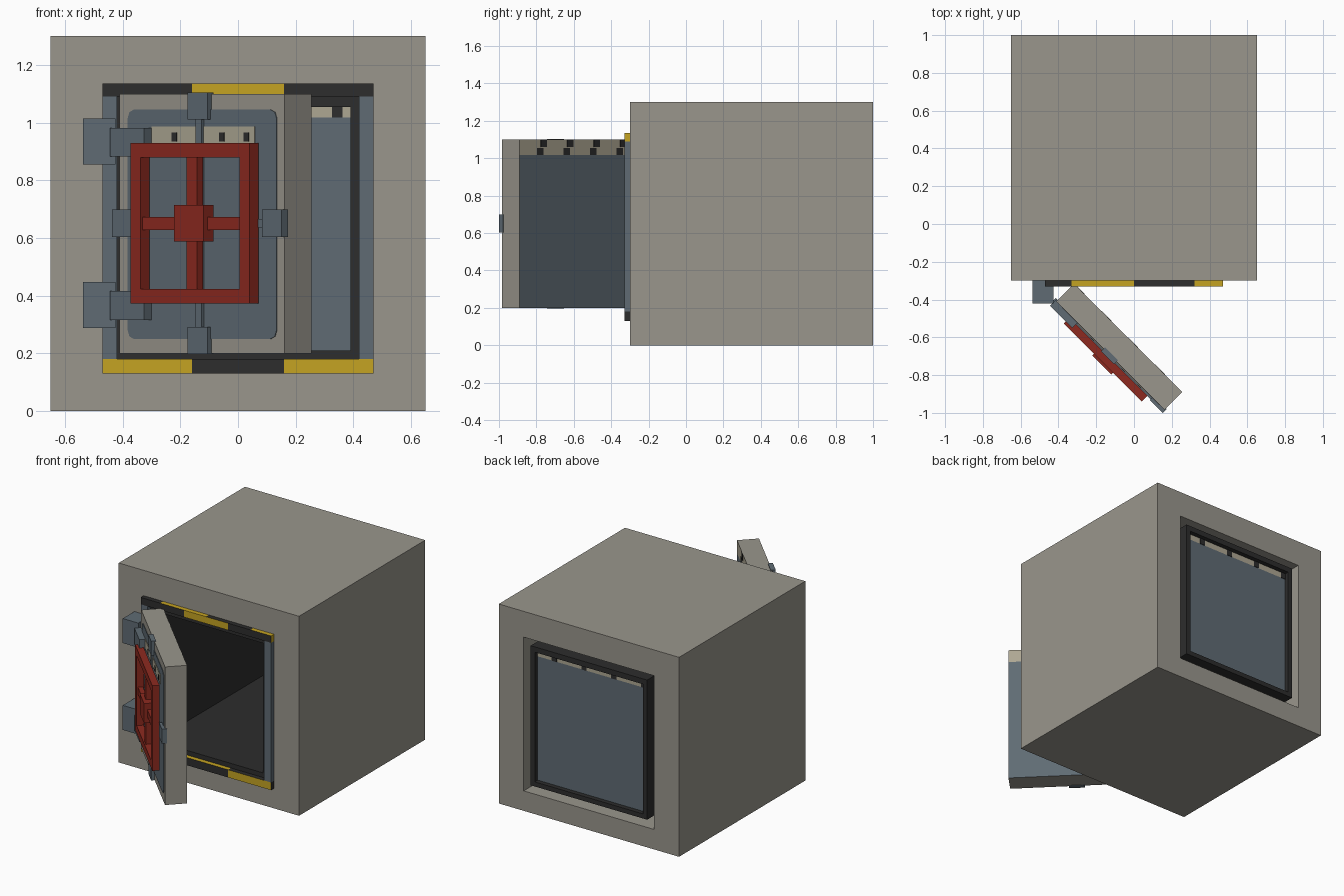
import bpy, bmesh
from math import radians
from mathutils import Vector

cube = bpy.data.objects.get("Cube")
if cube:
    bpy.data.objects.remove(cube, do_unlink=True)


def material(name, rgb):
    m = bpy.data.materials.new(name)
    m.use_nodes = True
    m.diffuse_color = (*rgb, 1)
    m.node_tree.nodes["Principled BSDF"].inputs["Base Color"].default_value = (*rgb, 1)
    return m


STONE = material("warm grey", (0.32, 0.305, 0.265))
STEEL = material("blue steel", (0.115, 0.148, 0.175))
DARK = material("near black", (0.026, 0.026, 0.026))
YELLOW = material("hazard yellow", (0.56, 0.37, 0.016))
RED = material("wheel red", (0.27, 0.023, 0.014))
CREAM = material("label cream", (0.42, 0.385, 0.29))

HINGE = Vector((-0.312, -0.322, 0))   # inner hinge corner of the open door


def finish(name, bm, mats, rule=None, on_door=False):
    bmesh.ops.recalc_face_normals(bm, faces=bm.faces)
    bm.normal_update()
    if rule:
        for f in bm.faces:
            f.material_index = rule(f.calc_center_median(), f.normal)
    mesh = bpy.data.meshes.new(name)
    bm.to_mesh(mesh)
    bm.free()
    for m in mats:
        mesh.materials.append(m)
    ob = bpy.data.objects.new(name, mesh)
    bpy.context.collection.objects.link(ob)
    if on_door:
        ob.location = HINGE
        ob.rotation_euler.z = radians(-45)
    return ob


def box(name, x, y, z, *mats, cuts=(), rule=None, on_door=False, chamfer=0):
    """Box from (min, max) ranges; cuts are (axis, position) pairs."""
    bm = bmesh.new()
    bmesh.ops.create_cube(bm, size=1)
    for v in bm.verts:
        v.co = [lo + (c + 0.5) * (hi - lo) for c, (lo, hi) in zip(v.co, (x, y, z))]
    if chamfer:
        along_y = [e for e in bm.edges if abs(e.verts[0].co.y - e.verts[1].co.y) > 1e-4]
        bmesh.ops.bevel(bm, geom=along_y, offset=chamfer, segments=2, affect='EDGES', profile=0.5)
    for axis, pos in cuts:
        n = Vector((0, 0, 0))
        n[axis] = 1
        bmesh.ops.bisect_plane(bm, geom=bm.verts[:] + bm.edges[:] + bm.faces[:],
                               plane_co=n * pos, plane_no=n)
    return finish(name, bm, mats, rule, on_door)


def door_box(name, u, v, z, *mats, **kw):
    """Box in door space: u runs away from the hinge, v points outward."""
    return box(name, u, (-v[1], -v[0]), z, *mats, on_door=True, **kw)


def around(c, size):
    return (c - size / 2, c + size / 2)


def tube(name, outer, inner, y, mat):
    """Rectangular tube along y; outer and inner are (half width, z0, z1)."""
    bm = bmesh.new()
    rings = []
    for yy in y:
        for w, z0, z1 in (outer, inner):
            rings.append([bm.verts.new((px, yy, pz))
                          for px, pz in ((-w, z0), (w, z0), (w, z1), (-w, z1))])
    fo, fi, bo, bi = rings
    for a, b in ((fo, fi), (fi, bi), (bi, bo), (bo, fo)):
        for i in range(4):
            j = (i + 1) % 4
            bm.faces.new((a[i], a[j], b[j], b[i]))
    return finish(name, bm, [mat])


# Body shell, dark liner and back panel
tube("body", (0.65, 0, 1.3), (0.47, 0.13, 1.132), (-0.3, 1.0), STONE)
tube("liner", (0.42, 0.18, 1.09), (0.39, 0.21, 1.055), (-0.3, 1.0), DARK)
box("back_panel", (-0.39, 0.39), (0.95, 0.97), (0.21, 1.055), STEEL, CREAM,
    cuts=[(2, 1.017)], rule=lambda c, n: int(c.z > 1.017))
for i in range(4):
    step = 0.215 * i
    box("back_panel_outer_mark", around(0.27 - step, 0.037), (0.969, 0.973), (1.017, 1.055), DARK)
    box("back_panel_inner_mark", around(0.344 - step, 0.037), (0.947, 0.951), (1.017, 1.055), DARK)

# Door frame: steel sides, hazard striped top and bottom
for name, side in (("left", 1), ("right", -1)):
    box(name + "_frame_post", sorted((side * 0.42, side * 0.47)), (-0.33, -0.3), (0.18, 1.09), STEEL)
stripes = [(0, p) for p in (-0.33, -0.16, 0, 0.16, 0.32)]


def top_stripes(c, n):
    if abs(n.y) > 0.5:
        return int(abs(c.x) < 0.16)
    if abs(n.x) > 0.5:
        return int(n.x > 0)
    return int(-0.33 < c.x < 0 or c.x > 0.32)


def bottom_stripes(c, n):
    if abs(n.y) > 0.5:
        return int(abs(c.x) > 0.16)
    if abs(n.x) > 0.5:
        return int(n.x < 0)
    return int(abs(c.x) < 0.16)


box("frame_top", (-0.47, 0.47), (-0.33, -0.3), (1.09, 1.135), DARK, YELLOW,
    cuts=stripes, rule=top_stripes)
box("frame_bottom", (-0.47, 0.47), (-0.33, -0.3), (0.13, 0.18), DARK, YELLOW,
    cuts=stripes, rule=bottom_stripes)

# Door slab: steel and cream on the inner face only
door_box("door", (-0.008, 0.802), (0, 0.132), (0.2, 1.1), STONE, STEEL, CREAM,
         cuts=[(2, 1.017)],
         rule=lambda c, n: 0 if n.y < 0.5 else (2 if c.z > 1.017 else 1))
for i in range(4):
    door_box("door_inner_mark_low", around(0.648 - 0.2 * i, 0.047), (-0.002, 0.002), (1.017, 1.055), DARK)
    door_box("door_inner_mark_high", around(0.62 - 0.2 * i, 0.047), (-0.002, 0.002), (1.06, 1.1), DARK)

# Outer door plate with label
door_box("door_plate", (0.035, 0.765), (0.131, 0.135), (0.25, 1.045), STEEL, chamfer=0.03)
door_box("door_label", (0.154, 0.66), (0.134, 0.138), (0.925, 0.986), CREAM)
for u in (0.267, 0.5, 0.62):
    door_box("door_label_mark", around(u, 0.025), (0.137, 0.14), (0.935, 0.965), DARK)

# Locking rods and bolts
MID_U, MID_Z = 0.394, 0.651
door_box("vertical_rod", around(MID_U, 0.03), (0.131, 0.146), (0.2, 1.1), STEEL)
door_box("horizontal_rod", (0, 0.79), (0.131, 0.146), around(MID_Z, 0.03), STEEL)
for u, z in ((MID_U, 1.057), (MID_U, 0.244), (0.759, MID_Z), (0.025, MID_Z)):
    door_box("bolt", around(u, 0.097), (0.122, 0.152), around(z, 0.094), STEEL)

# Square hand wheel
for s in (-1, 1):
    door_box("wheel_side", around(MID_U + s * 0.267, 0.05), (0.145, 0.188), around(MID_Z, 0.555), RED)
    door_box("wheel_rail", around(MID_U, 0.484), (0.145, 0.188), around(MID_Z + s * 0.2525, 0.05), RED)
door_box("wheel_upright_spoke", around(MID_U, 0.05), (0.15, 0.18), around(MID_Z, 0.455), RED)
door_box("wheel_cross_spoke", around(MID_U, 0.484), (0.15, 0.18), around(MID_Z, 0.045), RED)
door_box("wheel_hub", around(MID_U + 0.006, 0.144), (0.15, 0.2), around(MID_Z, 0.128), RED)

# Hinges
for z in (0.934, 0.368):
    box("hinge_block", (-0.537, -0.425), (-0.42, -0.3), around(z, 0.16), STEEL)
    door_box("hinge_strap", (-0.015, 0.152), (0.125, 0.172), around(z - 0.002, 0.1), STEEL)
